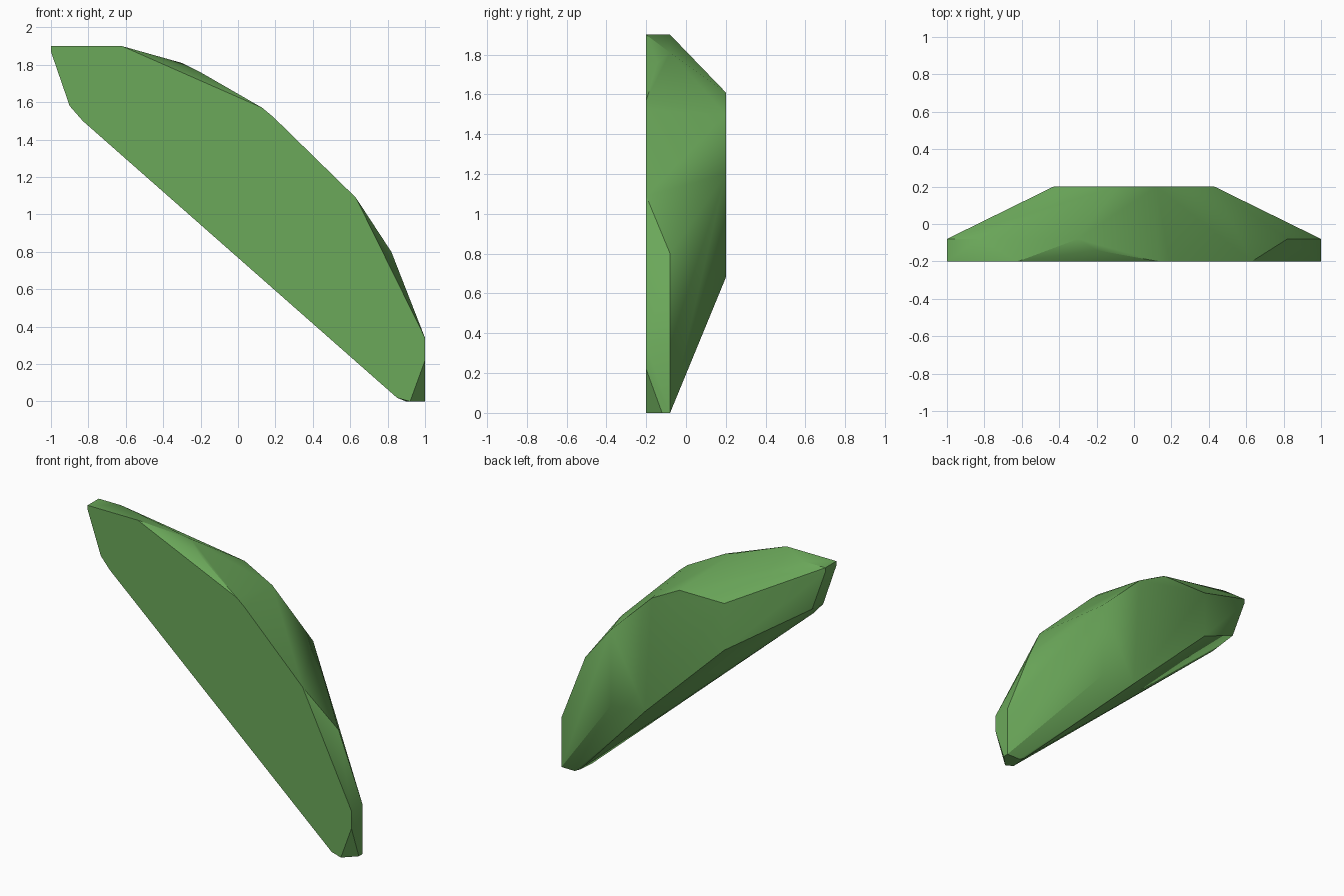
import bpy, bmesh, math

if "Cube" in bpy.data.objects:
    bpy.data.objects.remove(bpy.data.objects["Cube"], do_unlink=True)

# Leaf green material
green = bpy.data.materials.new("leaf_green")
green.use_nodes = True
colour = (0.147, 0.392, 0.102, 1.0)
green.diffuse_color = colour
bsdf = green.node_tree.nodes["Principled BSDF"]
bsdf.inputs["Base Color"].default_value = colour
bsdf.inputs["Roughness"].default_value = 0.8

# Cross-sections (x, z) of the faceted wedge, keyed by depth y
sections = {
    # flat front face
    -0.20: [(-1, 1.90), (-1, 1.87), (-0.90, 1.58), (-0.83, 1.50),
            (0.85, 0.02), (0.92, 0.0), (1, 0.22), (1, 0.34),
            (0.63, 1.09), (0.19, 1.52), (0.13, 1.57), (-0.62, 1.90)],
    # clipped lower corner and upper shoulder
    -0.14: [(-0.20, 1.76)],
    -0.12: [(1, 0.0)],
    # rim where the back starts to taper
    -0.08: [(-1, 1.90), (-1, 1.87), (-0.90, 1.59), (-0.83, 1.90),
            (-0.30, 1.81), (0.82, 0.80), (1, 0.34), (1, 0.0),
            (0.90, 0.0), (0.86, 0.02)],
    # flat back face
    0.20: [(-0.43, 1.61), (-0.09, 1.61), (0.12, 1.50), (0.43, 1.20),
           (0.43, 0.68), (0.17, 0.71), (-0.43, 1.29)],
}

# Wrap the sections in one convex shell
bm = bmesh.new()
for y, outline in sections.items():
    for x, z in outline:
        bm.verts.new((x, y, z))
hull = bmesh.ops.convex_hull(bm, input=bm.verts[:])
loose = {v for v in hull["geom_interior"] + hull["geom_unused"]
         if isinstance(v, bmesh.types.BMVert)}
bmesh.ops.delete(bm, geom=[v for v in loose if v.is_valid], context="VERTS")

# Merge nearly coplanar triangles into clean facets
bmesh.ops.dissolve_limit(bm, angle_limit=math.radians(1.5),
                         verts=bm.verts[:], edges=bm.edges[:])
bmesh.ops.recalc_face_normals(bm, faces=bm.faces[:])

mesh = bpy.data.meshes.new("faceted_wedge")
bm.to_mesh(mesh)
bm.free()
mesh.materials.append(green)
wedge = bpy.data.objects.new("faceted_wedge", mesh)
bpy.context.collection.objects.link(wedge)

# Soften shallow creases, keep the strong ones crisp
bpy.ops.object.select_all(action="DESELECT")
wedge.select_set(True)
bpy.context.view_layer.objects.active = wedge
bpy.ops.object.shade_smooth_by_angle(angle=math.radians(30))
